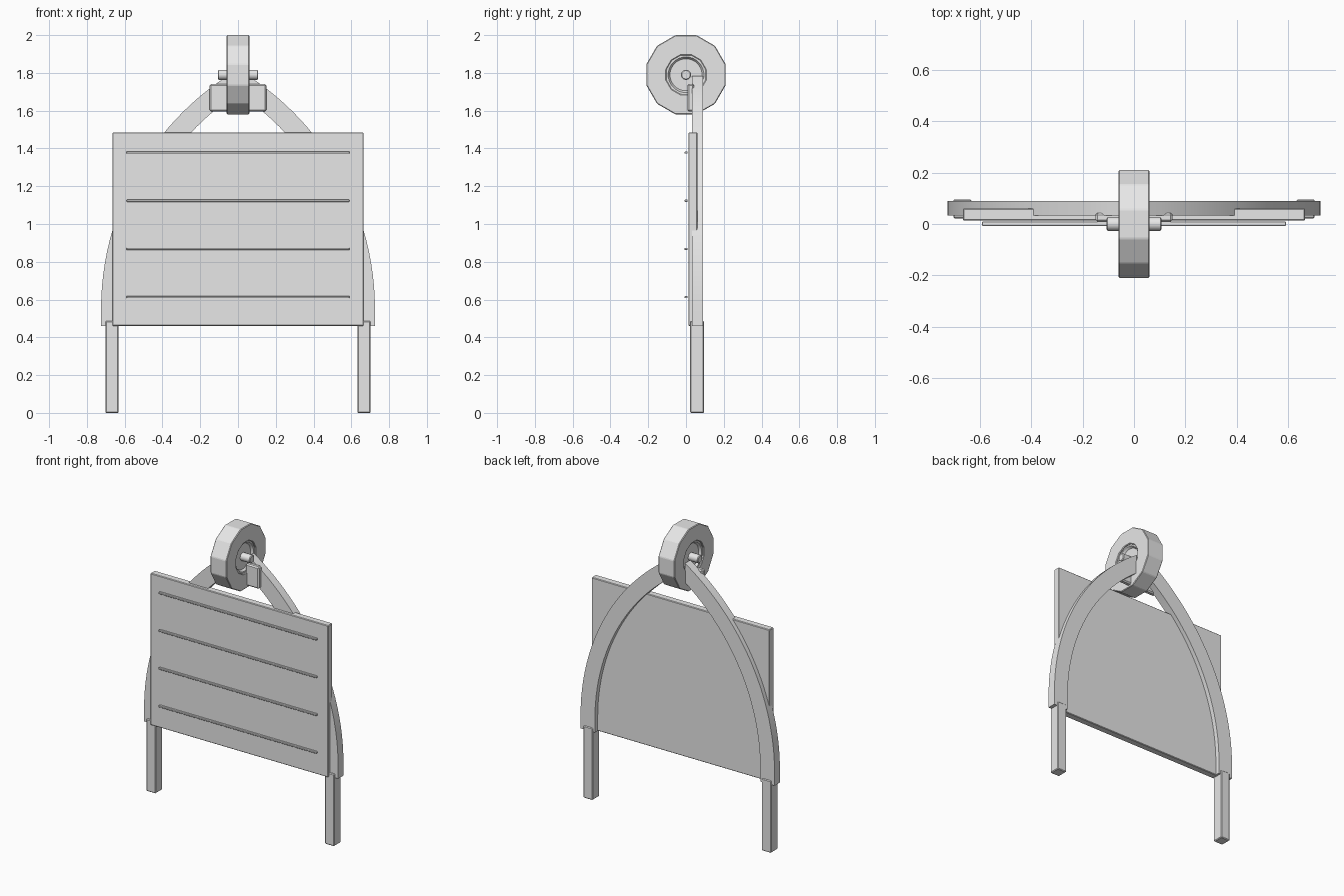
import bpy, bmesh, math
from mathutils import Matrix

if "Cube" in bpy.data.objects:
    bpy.data.objects.remove(bpy.data.objects["Cube"])

grey = bpy.data.materials.new("light grey")
grey.diffuse_color = (0.8, 0.8, 0.8, 1)
grey.use_nodes = True
grey.node_tree.nodes["Principled BSDF"].inputs["Base Color"].default_value = grey.diffuse_color


def finish(bm, name, bevel=0.0, smooth=False):
    bmesh.ops.recalc_face_normals(bm, faces=bm.faces)
    mesh = bpy.data.meshes.new(name)
    bm.to_mesh(mesh)
    bm.free()
    mesh.materials.append(grey)
    ob = bpy.data.objects.new(name, mesh)
    bpy.context.collection.objects.link(ob)
    if bevel:
        mod = ob.modifiers.new("soft edges", "BEVEL")
        mod.width, mod.segments = bevel, 1
        mod.limit_method, mod.angle_limit = "ANGLE", math.radians(25)
    if smooth:
        bpy.ops.object.select_all(action="DESELECT")
        ob.select_set(True)
        bpy.context.view_layer.objects.active = ob
        bpy.ops.object.shade_smooth_by_angle(angle=math.radians(35))
    return ob


def box(name, x, y, z, bevel=0.0):
    bm = bmesh.new()
    bmesh.ops.create_cube(bm, size=1)
    for v in bm.verts:
        v.co = [r[0] if c < 0 else r[1] for c, r in zip(v.co, (x, y, z))]
    return finish(bm, name, bevel)


def lathe(name, profile, sides, closed, bevel=0.0, smooth=False):
    """Spin (x, radius) points about the wheel axis, a flat side on top."""
    bm = bmesh.new()
    rings = []
    for i in range(sides):
        a = 2 * math.pi * (i + 0.5) / sides
        rings.append([bm.verts.new((x, r * math.sin(a), AXLE_Z + r * math.cos(a)))
                      for x, r in profile])
    n = len(profile)
    for i in range(sides):
        a, b = rings[i], rings[(i + 1) % sides]
        for j in range(n if closed else n - 1):
            k = (j + 1) % n
            bm.faces.new((a[j], a[k], b[k], b[j]))
    if not closed:
        bm.faces.new([r[0] for r in rings])
        bm.faces.new([r[-1] for r in rings])
    return finish(bm, name, bevel, smooth)


AXLE_Z = 1.79

# Board and its raised strips
box("board", (-0.665, 0.665), (0.013, 0.06), (0.46, 1.485), 0.004)
for i in range(4):
    z = 0.613 + 0.255 * i
    box(f"strip_{i + 1}", (-0.59, 0.59), (-0.007, 0.009), (z - 0.006, z + 0.006), 0.002)

# Pointed arch: each half is a circular band meeting the wheel
CX, CZ, R_OUT, R_IN, X_END = -0.747, 0.55, 1.472, 1.365, 0.055
for side, tag in ((1, "right"), (-1, "left")):
    bm = bmesh.new()
    rows = []
    for i in range(-1, 25):
        pts = []
        for r in (R_OUT, R_IN):
            a = max(i, 0) / 24 * math.acos((X_END - CX) / r)
            px = CX + r * math.cos(a)
            pz = CZ + r * math.sin(a) if i >= 0 else 0.46
            pts += [bm.verts.new((side * px, y, pz)) for y in (0.033, 0.09)]
        rows.append((pts[0], pts[1], pts[3], pts[2]))
    for a, b in zip(rows, rows[1:]):
        for j in range(4):
            k = (j + 1) % 4
            bm.faces.new((a[j], a[k], b[k], b[j]))
    bm.faces.new(rows[0])
    bm.faces.new(rows[-1])
    finish(bm, f"arch_{tag}", 0, True)

    # Leg and axle bracket on this side
    box(f"leg_{tag}", sorted((side * 0.632, side * 0.702)), (0.022, 0.096),
        (0, 0.487), 0.005)
    box(f"bracket_{tag}", sorted((side * 0.05, side * 0.15)), (0.008, 0.043),
        (1.595, 1.742), 0.008)

# Wheel: twelve-sided tyre, recessed hub, round axle
W = 0.06
lathe("tyre", [(-W, 0.107), (-W, 0.217), (W, 0.217), (W, 0.107)], 12, True, 0.004)
lathe("hub", [(-0.035, 0.085), (-0.05, 0.095), (-0.05, 0.107),
              (0.05, 0.107), (0.05, 0.095), (0.035, 0.085)], 24, False, 0, True)
lathe("axle", [(-0.106, 0.022), (-0.102, 0.027), (0.102, 0.027), (0.106, 0.022)],
      16, False, 0, True)
